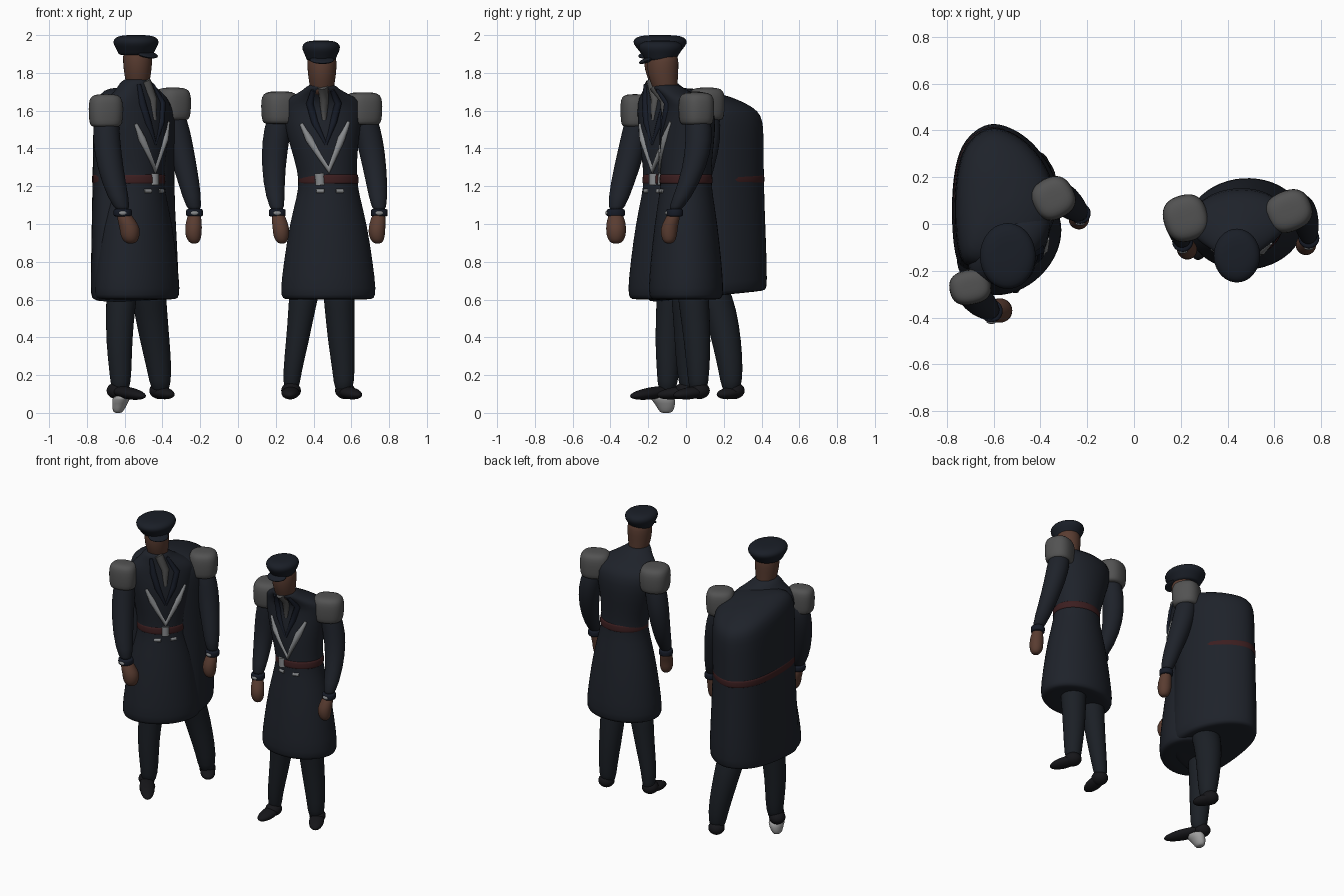
import bpy, bmesh, math
from mathutils import Vector, Matrix

if "Cube" in bpy.data.objects:
    bpy.data.objects.remove(bpy.data.objects["Cube"])


def material(name, rgb):
    m = bpy.data.materials.new(name)
    m.diffuse_color = (*rgb, 1)
    m.use_nodes = True
    m.node_tree.nodes["Principled BSDF"].inputs["Base Color"].default_value = m.diffuse_color
    return m


COAT = material("coat_cloth", (.013, .016, .023))
TROUSER = material("trouser_cloth", (.011, .014, .019))
LAPEL = material("lapel_cloth", (.008, .011, .02))
PAD = material("pad_grey", (.085, .085, .085))
SILVER = material("silver", (.24, .25, .26))
BELT = material("belt_red", (.045, .013, .014))
SKIN = material("skin", (.1, .045, .03))
BOOT = material("boot_black", (.008, .008, .01))
CAP = material("cap_cloth", (.01, .013, .02))
SOLE = material("sole_white", (.35, .35, .35))


def skin_loops(name, loops, mat):
    """Join equal-length point loops into a closed smooth surface."""
    bm = bmesh.new()
    vs = [[bm.verts.new(p) for p in lp] for lp in loops]
    n = len(vs[0])
    for a, b in zip(vs, vs[1:]):
        for i in range(n):
            j = (i + 1) % n
            bm.faces.new((a[i], a[j], b[j], b[i]))
    for lp in (vs[0], vs[-1]):
        mid = bm.verts.new(sum((v.co for v in lp), Vector()) / n)
        for i in range(n):
            bm.faces.new((lp[i], lp[(i + 1) % n], mid))
    bmesh.ops.recalc_face_normals(bm, faces=bm.faces)
    me = bpy.data.meshes.new(name)
    bm.to_mesh(me)
    bm.free()
    me.materials.append(mat)
    me.shade_smooth()
    ob = bpy.data.objects.new(name, me)
    bpy.context.collection.objects.link(ob)
    mod = ob.modifiers.new("smooth", 'SUBSURF')
    mod.levels = mod.render_levels = 1
    return ob


def loft(name, rings, mat, frame=Matrix(), power=1.0, n=24):
    """Rings are (x, y, z, rx, ry); power < 1 squares the section."""
    loops = []
    for x, y, z, rx, ry in rings:
        lp = []
        for i in range(n):
            a = 2 * math.pi * i / n
            c, s = math.cos(a), math.sin(a)
            lp.append(frame @ Vector((x + rx * math.copysign(abs(c) ** power, c),
                                      y + ry * math.copysign(abs(s) ** power, s), z)))
        loops.append(lp)
    return skin_loops(name, loops, mat)


def limb(name, pts, mat):
    """Round limb through (x, y, z, r) points."""
    return loft(name, [(x, y, z, r, r) for x, y, z, r in pts], mat, n=16)


def blob(name, c, size, yaw, mat, tilt=0):
    """Rotated ellipsoid."""
    m = Matrix.Translation(c) @ Matrix.Rotation(yaw, 4, 'Z') @ Matrix.Rotation(tilt, 4, 'X')
    rings = []
    for i in range(9):
        a = math.pi * i / 8
        k = max(.1, math.sin(a))
        rings.append((0, 0, -size[2] * math.cos(a), size[0] * k, size[1] * k))
    return loft(name, rings, mat, m, n=16)


def ring_at(rings, z):
    for a, b in zip(rings, rings[1:]):
        if a[2] <= z <= b[2]:
            t = (z - a[2]) / (b[2] - a[2])
            return [p + (q - p) * t for p, q in zip(a, b)]


def strip(name, rings, path, mat, frame, width=.014):
    """Bar lying on the front of the torso; path is (x offset, z, radius factor)."""
    cu = bpy.data.curves.new(name, 'CURVE')
    cu.dimensions = '3D'
    cu.bevel_depth = width
    cu.bevel_resolution = 2
    cu.use_fill_caps = True
    sp = cu.splines.new('POLY')
    sp.points.add(len(path) - 1)
    for p, (u, z, r) in zip(sp.points, path):
        x, y, _, rx, ry = ring_at(rings, z)
        k = math.sqrt(max(0, 1 - (u / rx) ** 2))
        p.co = (*(frame @ Vector((x + u, y - (ry - width * .4) * k, z))), 1)
        p.radius = r
    cu.materials.append(mat)
    ob = bpy.data.objects.new(name, cu)
    bpy.context.collection.objects.link(ob)


def officer(tag, centre, yaw, sh, hd, dz, cap, pads, arms, legs, feet):
    F = Matrix.Translation((*centre, 0)) @ Matrix.Rotation(yaw, 4, 'Z')
    (sx, sy), (hx, hy) = sh, hd
    mx, my = (sx + hx) / 2, sy * .5 + hy * .5
    # coat with flared skirt and broad sloping shoulders
    coat = [(0, 0, .60, .22, .17), (0, 0, .605, .245, .19), (0, 0, .64, .258, .202),
            (0, 0, .8, .238, .19), (0, 0, 1.0, .207, .168), (0, 0, 1.15, .167, .144),
            (0, 0, 1.23, .154, .134), (sx * .5, 0, 1.35, .168, .14),
            (sx, sy * .5, 1.5, .2, .148), (sx, sy, 1.61, .22, .13), (sx, sy * .8 + hy * .2, 1.655 + dz / 3, .205, .115),
            (mx, my, 1.69 + dz * .6, .135, .095), (hx, hy * .75, 1.715 + dz, .092, .085),
            (hx, hy * .9, 1.74 + dz, .07, .07)]
    loft(tag + "coat", coat, COAT, F)
    # belt, buckle and fastenings
    loft(tag + "belt", [(0, 0, z, .16 + o, .14 + o) for z, o in
                        ((1.21, -.01), (1.212, .003), (1.235, .001), (1.263, .001), (1.267, -.01))], BELT, F)
    bx = -.05 if sx else .0
    strip(tag + "buckle", coat, [(bx, 1.205, 1), (bx, 1.268, 1)], SILVER, F, .028)
    for u in (-.05, .05):
        strip(tag + "fastening", coat, [(u - .02, 1.175, 1), (u + .02, 1.175, 1)], SILVER, F, .012)
    # silver chevron, lapels and shirt front
    strip(tag + "chevron", coat, [(-.12, 1.53, .5), (-.085, 1.45, 1.1), (0, 1.285, 1.1),
                                  (.085, 1.45, 1.1), (.13, 1.54, .5)], SILVER, F, .02)
    for s in (-1, 1):
        strip(tag + "lapel", coat, [(s * .05, 1.71 + dz, .7), (s * .075, 1.64, 1.3),
                                    (s * .05, 1.54, 1.2), (0, 1.42, .5)], LAPEL, F, .016)
    strip(tag + "shirt", coat, [(0, 1.73 + dz, 1.2), (0, 1.66, 1.1), (0, 1.55, .5)], PAD, F, .024)
    # head and neck
    c = F @ Vector((hx, hy, 0))
    loft(tag + "head", [(c.x, c.y + .02, 1.68 + dz, .055, .06), (c.x, c.y + .01, 1.73 + dz, .065, .068),
                        (c.x, c.y, 1.79 + dz, .075, .081), (c.x, c.y, 1.86 + dz, .08, .085),
                        (c.x, c.y, 1.91 + dz, .07, .075)], SKIN)
    # flat-topped cap with peak
    cx, cy, rx, ry = cap
    loft(tag + "cap", [(cx, cy, 1.865 + dz, rx * .7, ry * .66), (cx, cy, 1.87 + dz, rx * .78, ry * .7),
                       (cx, cy, 1.895 + dz, rx * .86, ry * .83), (cx, cy, 1.925 + dz, rx * 1.02, ry * 1.02),
                       (cx, cy, 1.95 + dz, rx, ry), (cx, cy, 1.967 + dz, rx * .78, ry * .78),
                       (cx, cy, 1.971 + dz, rx * .4, ry * .4)], CAP)
    fwd = Vector((math.sin(yaw), -math.cos(yaw), 0))
    blob(tag + "cap_peak", Vector((cx, cy, 1.868 + dz)) + fwd * ry * .6, (.068, .05, .014), yaw, CAP, .35)
    # shoulder pads
    for x, y, z, px, py, r in pads:
        P = Matrix.Translation((x, y, z)) @ Matrix.Rotation(r, 4, 'Z')
        loft(tag + "shoulder_pad", [(0, 0, h, px * k, py * k) for h, k in
             ((0, .7), (.004, .9), (.03, .98), (.1, 1.02), (.145, .97), (.165, .8), (.172, .45))], PAD, P, .8)
    # arms, cuffs and hands
    for pts, (x, y, r) in arms:
        limb(tag + "arm", pts, COAT)
        wx, wy, wz, wr = pts[-1]
        limb(tag + "cuff", [(wx, wy, wz + d, wr + o) for d, o in
                            ((-.03, 0), (-.026, .004), (.004, .004), (.01, 0))], LAPEL)
        blob(tag + "cuff_button", (wx, wy - wr, wz - .012), (.022, .01, .012), 0, SILVER)
        limb(tag + "hand", [(wx, wy, 1.07, .03), (wx * .5 + x * .5, wy * .5 + y * .5, 1.02, r * .9), (x, y, .98, r),
                            (x, y, .935, r * .95), (x + .004, y, .905, r * .65), (x + .004, y, .897, r * .3)], SKIN)
    # trouser legs and boots
    for pts in legs:
        limb(tag + "leg", pts, TROUSER)
    for heel, toe in feet:
        h, t = Vector(heel), Vector(toe)
        d = t - h
        a = math.atan2(d.y, d.x) + math.pi / 2
        blob(tag + "boot", (*((h + t) / 2), .105), (.05, d.length / 2, .032), a, BOOT, .12)
        blob(tag + "boot_heel", (*(h + d.normalized() * .055), .118), (.055, .058, .045), a, BOOT)


officer("left_", (-.535, -.08), math.radians(45), (0, 0), (-.04, -.045), .029, (-.54, -.137, .12, .142),
        [(-.7, -.27, 1.515, .09, .075, .2), (-.345, .11, 1.55, .092, .09, .5)],
        [([(-.69, -.25, 1.6, .06), (-.7, -.265, 1.5, .073), (-.69, -.29, 1.38, .074), (-.66, -.335, 1.22, .066),
           (-.61, -.372, 1.07, .046)], (-.572, -.37, .055)),
         ([(-.35, .11, 1.62, .06), (-.325, .115, 1.5, .073), (-.3, .105, 1.38, .07), (-.26, .07, 1.22, .058),
           (-.23, .045, 1.07, .042)], (-.236, .02, .046))],
        [[(-.61, -.07, .7, .09), (-.622, -.08, .55, .078), (-.63, -.095, .38, .071), (-.622, -.095, .22, .06),
          (-.622, -.1, .11, .05)],
         [(-.48, .12, .7, .1), (-.465, .18, .55, .09), (-.44, .215, .38, .08), (-.415, .238, .22, .066),
          (-.41, .24, .11, .05)]],
        [((-.675, -.05), (-.49, -.3)), ((-.45, .3), (-.345, .165))])

officer("right_", (.478, 0), math.radians(4), (-.03, .025), (-.042, -.12), 0, (.44, -.135, .1, .116),
        [(.222, .025, 1.53, .096, .1, .3), (.662, .055, 1.525, .1, .088, .4)],
        [([(.23, .03, 1.62, .06), (.208, .03, 1.5, .074), (.192, .03, 1.38, .07), (.188, 0, 1.22, .058),
           (.208, -.075, 1.07, .042)], (.228, -.11, .045)),
         ([(.66, .055, 1.62, .06), (.685, .07, 1.5, .074), (.71, .065, 1.38, .07), (.735, .02, 1.22, .058),
           (.748, -.06, 1.07, .042)], (.735, -.09, .046))],
        [[(.36, 0, .7, .09), (.338, 0, .55, .072), (.315, 0, .38, .062), (.287, 0, .22, .05), (.282, .01, .11, .04)],
         [(.53, .03, .7, .09), (.538, .045, .55, .08), (.547, .06, .38, .073), (.56, .065, .22, .06),
          (.56, .065, .11, .05)]],
        [((.284, .05), (.272, -.16)), ((.54, .12), (.645, -.07))])

# bulky cape behind the left figure, blending into the coat
OUTLINE = [(-.772, -.1), (-.778, .15), (-.735, .34), (-.62, .432), (-.49, .395), (-.39, .3),
           (-.325, .17), (-.315, .02), (-.4, -.12), (-.56, -.2), (-.72, -.21)]


def cape_loop(z, k, tilt, grow=0.0):
    c = Vector((-.66, .2)) if z < 1.4 else Vector((-.58, .15))
    pts = []
    for i in range(len(OUTLINE)):
        p = [Vector(OUTLINE[(i + j) % len(OUTLINE)]) for j in (-1, 0, 1, 2)]
        for t in (0, 1 / 3, 2 / 3):
            q = .5 * (2 * p[1] + (p[2] - p[0]) * t + (2 * p[0] - 5 * p[1] + 4 * p[2] - p[3]) * t * t
                      + (3 * p[1] - p[0] - 3 * p[2] + p[3]) * t ** 3)
            d = q - c
            q = c + d * k + d.normalized() * grow
            pts.append(Vector((q.x, q.y, z + tilt * (q.y - .1))))
    return pts


skin_loops("left_cape", [cape_loop(*r) for r in (
    (.615, .85, .1), (.618, .95, .1), (.645, 1.0, .08), (.9, .965, .04), (1.235, .91, 0), (1.5, .93, -.1),
    (1.6, .91, -.16), (1.655, .82, -.2), (1.685, .62, -.22), (1.705, .3, -.22))], COAT)
skin_loops("left_cape_belt", [cape_loop(z, .91, 0, g) for z, g in (
    (1.21, -.01), (1.212, .005), (1.235, .004), (1.263, .005), (1.267, -.01))], BELT)

# worn sole block under the left figure's boot
loft("left_sole", [(-.635, -.105, 0, .018, .025), (-.635, -.105, .01, .03, .04),
                   (-.625, -.11, .05, .042, .055), (-.615, -.13, .09, .052, .075)], SOLE, n=16)
